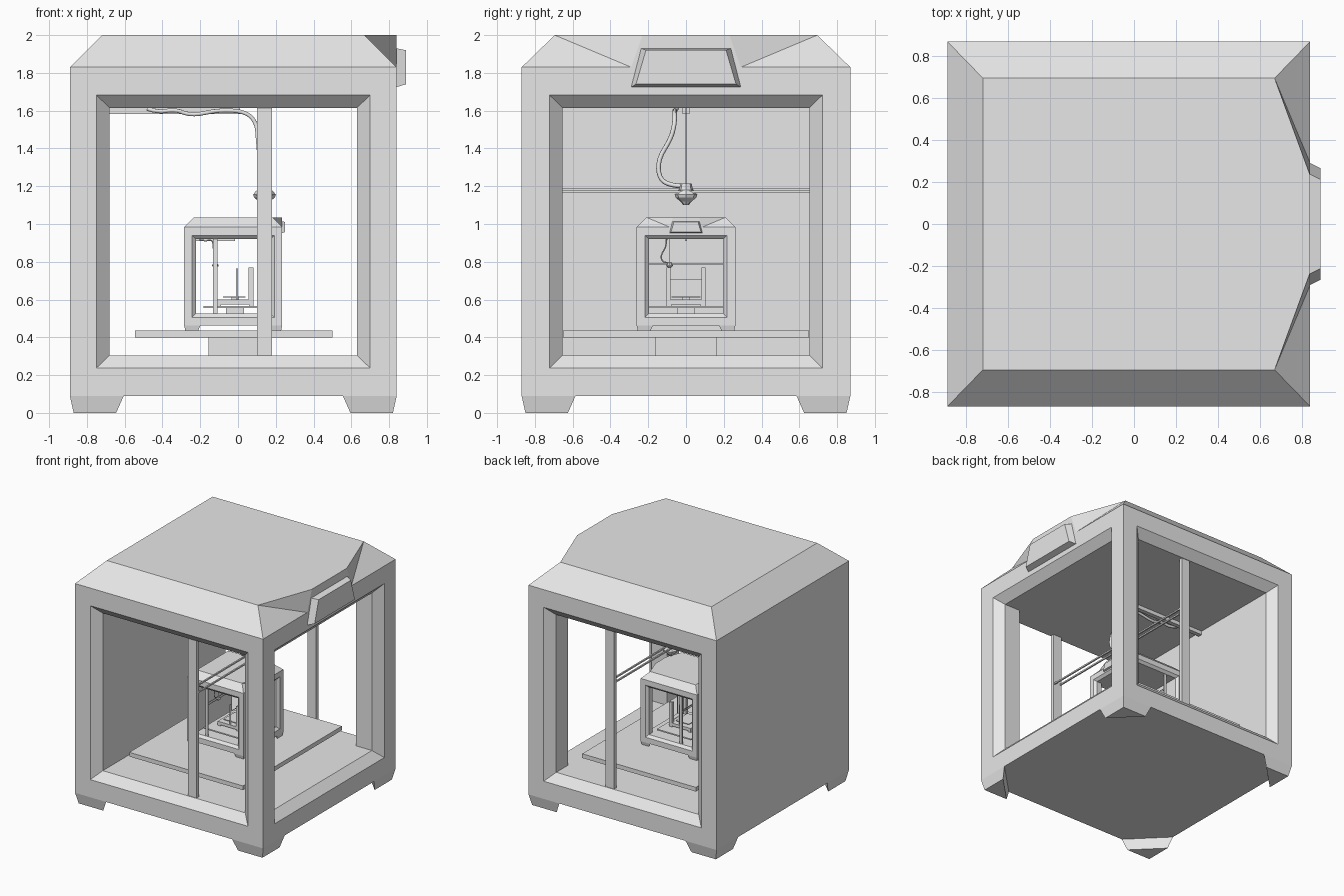
import bpy, bmesh, math
from mathutils import Vector

if "Cube" in bpy.data.objects:
    bpy.data.objects.remove(bpy.data.objects["Cube"])

grey = bpy.data.materials.new("light_grey")
grey.diffuse_color = (0.8, 0.8, 0.8, 1)
grey.use_nodes = True
grey.node_tree.nodes["Principled BSDF"].inputs["Base Color"].default_value = grey.diffuse_color


def mesh_object(name, faces, place):
    """Build one object from a list of polygons given as point lists."""
    bm = bmesh.new()
    for f in faces:
        bm.faces.new([bm.verts.new(place(p)) for p in f])
    bmesh.ops.remove_doubles(bm, verts=bm.verts, dist=1e-5)
    bmesh.ops.recalc_face_normals(bm, faces=bm.faces)
    me = bpy.data.meshes.new(name)
    bm.to_mesh(me)
    bm.free()
    me.materials.append(grey)
    ob = bpy.data.objects.new(name, me)
    bpy.context.collection.objects.link(ob)
    return ob


def band(a, b):
    n = len(a)
    return [[a[i], a[(i + 1) % n], b[(i + 1) % n], b[i]] for i in range(n)]


def loft(name, rings, place):
    """Closed solid through a stack of rings."""
    faces = [rings[0], rings[-1]]
    for a, b in zip(rings, rings[1:]):
        faces += band(a, b)
    return mesh_object(name, faces, place)


def rect(x0, x1, y0, y1, z):
    return [(x0, y0, z), (x1, y0, z), (x1, y1, z), (x0, y1, z)]


def box(name, x0, x1, y0, y1, z0, z1, place):
    return loft(name, [rect(x0, x1, y0, y1, z0), rect(x0, x1, y0, y1, z1)], place)


def circle(x, y, z, r, n=8):
    return [(x + r * math.cos(2 * math.pi * i / n), y + r * math.sin(2 * math.pi * i / n), z)
            for i in range(n)]


def tube(name, pts, r, place, s):
    cu = bpy.data.curves.new(name, 'CURVE')
    cu.dimensions = '3D'
    sp = cu.splines.new('NURBS')
    sp.points.add(len(pts) - 1)
    for q, p in zip(sp.points, pts):
        q.co = (*place(p), 1)
    sp.use_endpoint_u = True
    sp.order_u = 3
    sp.resolution_u = 4
    cu.bevel_depth = r * s
    cu.bevel_resolution = 1
    cu.use_fill_caps = True
    cu.materials.append(grey)
    ob = bpy.data.objects.new(name, cu)
    bpy.context.collection.objects.link(ob)
    bpy.ops.object.select_all(action='DESELECT')
    ob.select_set(True)
    bpy.context.view_layer.objects.active = ob
    bpy.ops.object.convert(target='MESH')


X0, X1, Y = -0.89, 0.84, 0.87          # outer shell
IX0, IX1, IY = -0.68, 0.63, 0.653      # inner chamber
ZB, ZT, IZ0, IZ1 = 0.09, 1.83, 0.305, 1.615


def body_faces():
    faces = []

    # a side panel with a bevelled window: outer edge, rim, inner rim, chamber
    def window(to3d, o0, o1, i0, i1, depth):
        def ring(a, b, z0, z1, d):
            return [to3d(a, z0, d), to3d(b, z0, d), to3d(b, z1, d), to3d(a, z1, d)]
        rings = [ring(o0, o1, ZB, ZT, 0),
                 ring(i0 - 0.07, i1 + 0.07, 0.237, 1.683, 0),
                 ring(i0, i1, IZ0, IZ1, 0.065),
                 ring(i0, i1, IZ0, IZ1, depth)]
        for a, b in zip(rings, rings[1:]):
            faces.extend(band(a, b))

    window(lambda u, z, d: (u, -Y + d, z), X0, X1, IX0, IX1, Y - IY)
    window(lambda u, z, d: (u, Y - d, z), X0, X1, IX0, IX1, Y - IY)
    window(lambda u, z, d: (X1 - d, u, z), -Y, Y, -IY, IY, X1 - IX1)

    # chamber floor, ceiling and closed wall; outer wall and underside
    faces.extend([rect(IX0, IX1, -IY, IY, IZ0), rect(IX0, IX1, -IY, IY, IZ1),
                  rect(X0, X1, -Y, Y, ZB)])
    for x, y, z0, z1 in ((IX0, IY, IZ0, IZ1), (X0, Y, ZB, ZT)):
        faces.append([(x, -y, z0), (x, y, z0), (x, y, z1), (x, -y, z1)])

    # sloped lid with a raised prow above the display
    tx0, tx1, ty = -0.72, 0.67, 0.695
    faces.append([(tx0, -ty, 2), (tx1, -ty, 2), (X1, -0.23, 2),
                  (X1, 0.23, 2), (tx1, ty, 2), (tx0, ty, 2)])
    faces.append([(X0, -Y, ZT), (X0, Y, ZT), (tx0, ty, 2), (tx0, -ty, 2)])
    faces.append([(X1, -0.29, ZT), (X1, 0.29, ZT), (X1, 0.23, 2), (X1, -0.23, 2)])
    for k in (-1, 1):
        faces.append([(X0, k * Y, ZT), (X1, k * Y, ZT), (tx1, k * ty, 2), (tx0, k * ty, 2)])
        faces.append([(X1, k * Y, ZT), (X1, k * 0.29, ZT), (tx1, k * ty, 2)])
        faces.append([(X1, k * 0.29, ZT), (X1, k * 0.23, 2), (tx1, k * ty, 2)])
    return faces


def printer(tag, s, ox, oz, rail_x, head_y, cable_x):
    def place(p):
        return Vector((ox + s * p[0], s * p[1], oz + s * p[2]))

    mesh_object(tag + "body", body_faces(), place)

    # triangular tapered corner feet
    for cx, sx in ((X0, 1), (X1, -1)):
        for sy in (-1, 1):
            def tri(inset, size, z):
                x, y = cx + sx * inset, sy * (Y - inset)
                return [(x, y, z), (x + sx * size, y, z), (x, y - sy * size, z)]
            loft(tag + "foot", [tri(0.02, 0.225, 0), tri(0, 0.285, ZB)], place)

    # display on the prow
    def trap(x, yb, yt, zb, zt):
        return [(x, -yb, zb), (x, yb, zb), (x, yt, zt), (x, -yt, zt)]
    loft(tag + "display", [trap(X1, 0.29, 0.237, 1.725, 1.93),
                           trap(0.89, 0.265, 0.212, 1.74, 1.92)], place)

    # print bed and its pedestal
    box(tag + "bed", -0.545, 0.50, -0.65, 0.65, 0.40, 0.435, place)
    box(tag + "bed_pedestal", -0.155, 0.165, -0.163, 0.163, IZ0, 0.40, place)

    # side rails and the pair of cross rods
    for k in (-1, 1):
        box(tag + "rail", rail_x - 0.04, rail_x + 0.04, k * 0.785 - 0.015, k * 0.785 + 0.015,
            IZ0, IZ1, place)
    for dx, z in ((-0.03, 1.183), (0.03, 1.171)):
        box(tag + "cross_rod", rail_x + dx - 0.006, rail_x + dx + 0.006, -0.775, 0.775,
            z - 0.006, z + 0.006, place)

    # print head, hanging wire and ceiling bar
    head = ((1.215, 0.03), (1.18, 0.037), (1.175, 0.045), (1.155, 0.06),
            (1.14, 0.055), (1.12, 0.03), (1.10, 0.015))
    loft(tag + "print_head", [circle(rail_x, head_y, z, r) for z, r in head], place)
    loft(tag + "wire", [circle(rail_x, head_y, z, 0.004, 6) for z in (1.2, IZ1)], place)
    box(tag + "ceiling_bar", IX0, 0.01, -0.018, 0.018, 1.583, IZ1, place)

    # sagging feed cable
    c, e = cable_x, rail_x - 0.035
    w = e - c
    path = [(c, -0.05, 1.61), (c + 0.1 * w, -0.06, 1.59), (c + 0.25 * w, -0.06, 1.608),
            (c + 0.4 * w, -0.06, 1.572), (c + 0.65 * w, -0.06, 1.605), (c + 0.9 * w, -0.06, 1.595),
            (e - 0.005, -0.06, 1.53), (e, -0.08, 1.45), (e + 0.01, -0.15, 1.34),
            (e + 0.015, -0.14, 1.23), (e + 0.025, -0.06, 1.2), (e + 0.035, 0, 1.2)]
    tube(tag + "cable", [(x, y + head_y, z) for x, y, z in path], 0.012, place, s)


printer("large_", 1.0, 0, 0, 0.14, 0, -0.48)
printer("small_", 0.3, -0.018, 0.435, -0.34, -0.29, -0.62)


# half-finished tiny copy on the small bed
def world(p):
    return Vector(p)


Z = 0.565
box("tiny_base", -0.115, 0.082, -0.103, 0.103, Z + 0.01, Z + 0.035, world)
for sx in (-0.103, 0.07):
    for sy in (-0.09, 0.09):
        box("tiny_foot", sx - 0.012, sx + 0.012, sy - 0.012, sy + 0.012, Z, Z + 0.01, world)
for k in (-1, 1):
    box("tiny_post", 0.055, 0.082, k * 0.092 - 0.011, k * 0.092 + 0.011, Z + 0.035, 0.77, world)
    box("tiny_rail", -0.01, 0.0, k * 0.092 - 0.003, k * 0.092 + 0.003, Z + 0.035, 0.765, world)
box("tiny_bed", -0.08, 0.04, -0.077, 0.077, 0.612, 0.617, world)
box("tiny_pedestal", -0.035, 0.005, -0.02, 0.02, Z + 0.035, 0.612, world)
box("tiny_cross_rod", -0.007, -0.003, -0.092, 0.092, 0.703, 0.707, world)
